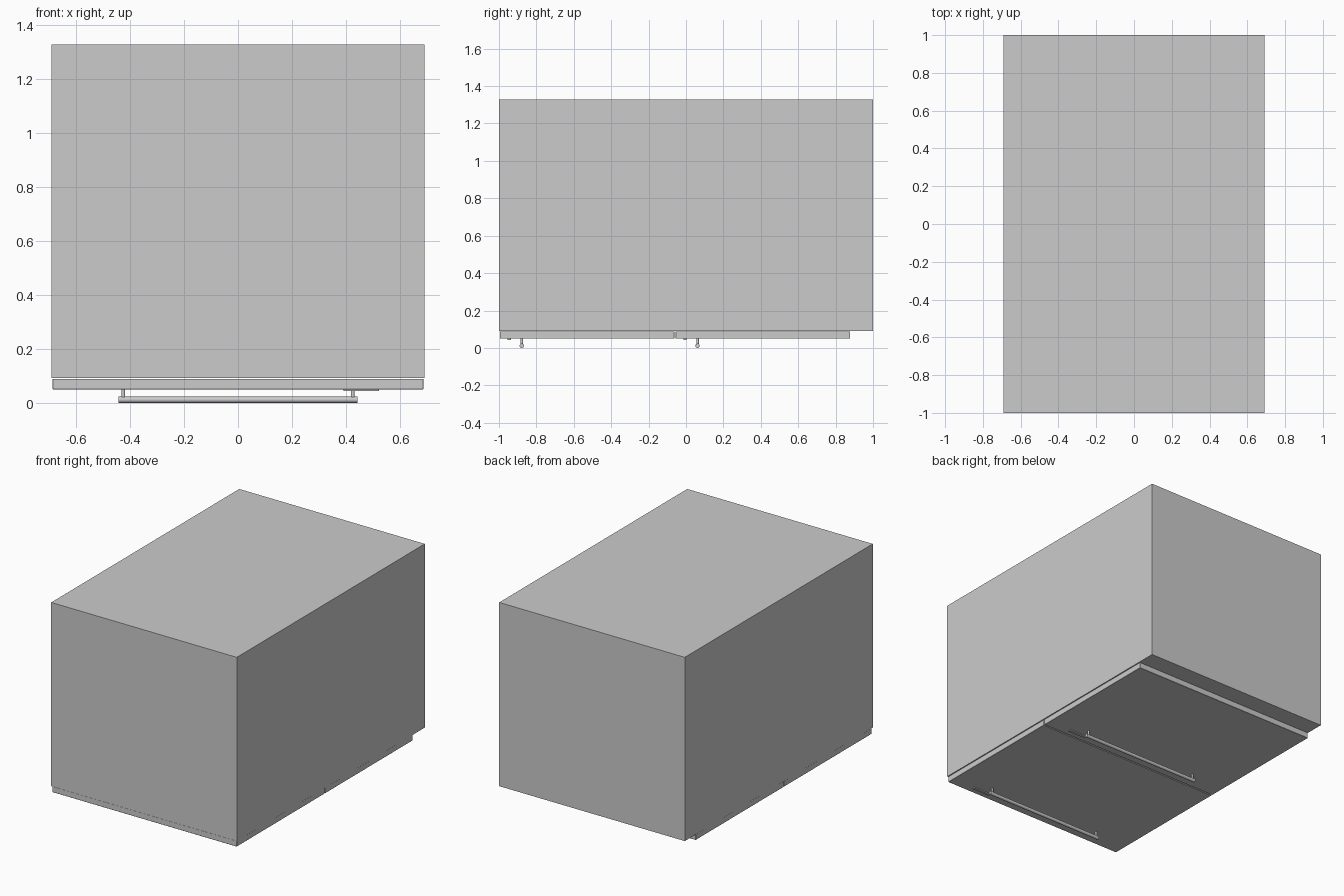
import bpy
from math import pi

if "Cube" in bpy.data.objects:
    bpy.data.objects.remove(bpy.data.objects["Cube"])


def box(name, x, y, z, bevel=0.0):
    """Box from (min, max) ranges on each axis."""
    centre = [(a + b) / 2 for a, b in (x, y, z)]
    bpy.ops.mesh.primitive_cube_add(size=1, location=centre)
    ob = bpy.context.object
    ob.name = name
    ob.scale = [b - a for a, b in (x, y, z)]
    bpy.ops.object.transform_apply(location=False, rotation=False, scale=True)
    if bevel:
        mod = ob.modifiers.new("soft_edges", "BEVEL")
        mod.width = bevel
        mod.segments = 1
    return ob


def rod(name, radius, length, location, rotation=(0, 0, 0)):
    bpy.ops.mesh.primitive_cylinder_add(vertices=16, radius=radius, depth=length,
                                        location=location, rotation=rotation)
    ob = bpy.context.object
    ob.name = name
    bpy.ops.object.shade_smooth_by_angle()
    return ob


# Cabinet carcass, lying on its drawer side
box("cabinet_body", (-0.691, 0.691), (-1.0, 1.0), (0.091, 1.328))

# Two drawers; the strip beyond the second one is the recessed plinth
for label, y0 in (("upper", -0.995), ("lower", -0.055)):
    box(label + "_drawer_front", (-0.687, 0.687), (y0, y0 + 0.933), (0.05, 0.089), 0.0015)

    # Bar handle on two posts
    y_handle = y0 + 0.117
    rod(label + "_handle_bar", 0.0115, 0.885, (0, y_handle, 0.0115), (0, pi / 2, 0))
    for side, x in (("left", -0.425), ("right", 0.425)):
        rod(f"{label}_handle_post_{side}", 0.007, 0.04, (x, y_handle, 0.033))

    # Thin blank plate beside the handle
    box(label + "_plate", (0.39, 0.523), (y0 + 0.041, y0 + 0.059), (0.043, 0.051))
